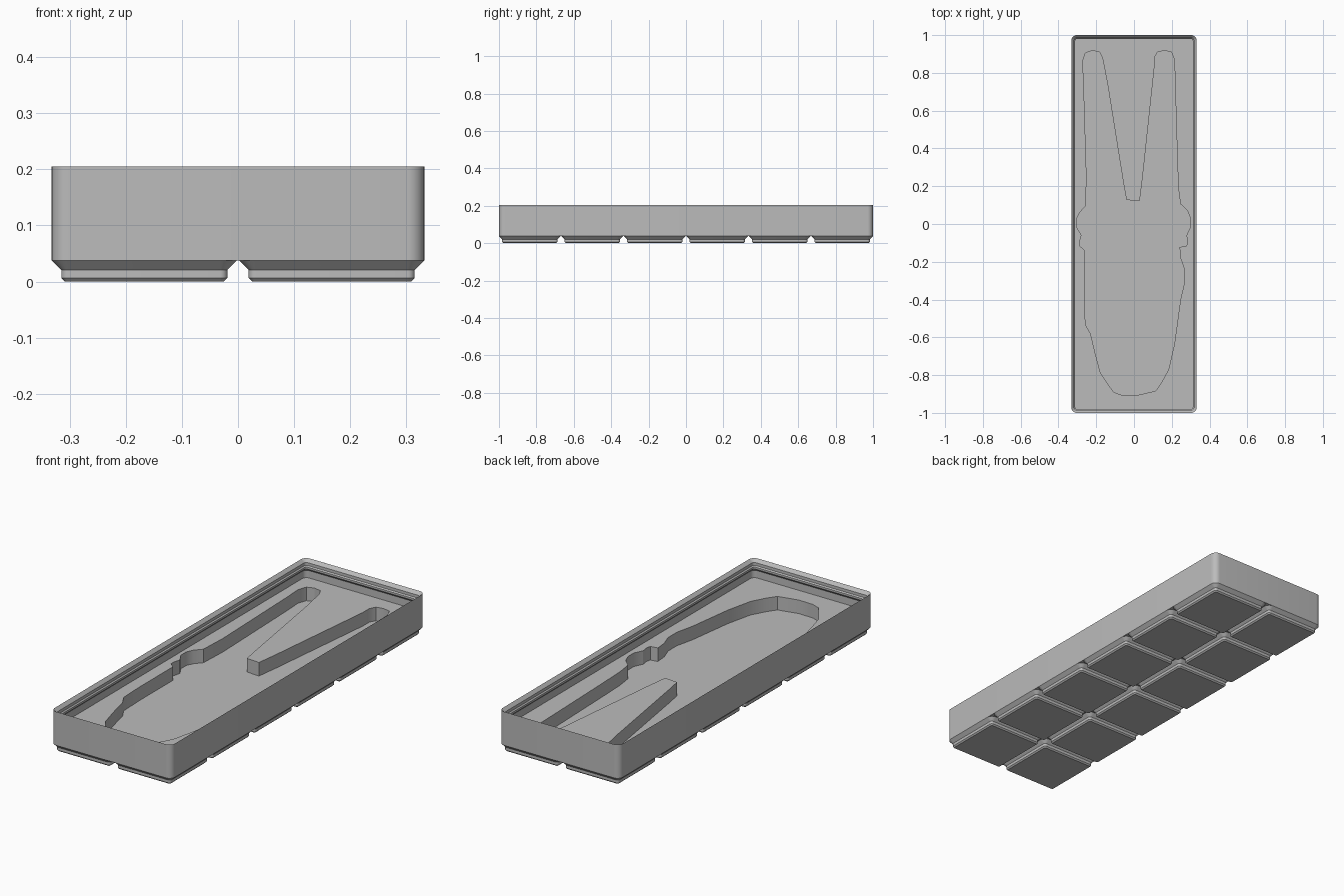
import bpy, bmesh, math

if "Cube" in bpy.data.objects:
    bpy.data.objects.remove(bpy.data.objects["Cube"], do_unlink=True)

MM = 2 / 251.5            # one millimetre in model units
PITCH = 42 * MM
BASE_TOP = 4.75
COLUMNS, ROWS = 2, 6

grey = bpy.data.materials.new("plain grey plastic")
grey.use_nodes = True
grey.diffuse_color = (0.5, 0.5, 0.5, 1)
grey.node_tree.nodes["Principled BSDF"].inputs["Base Color"].default_value = grey.diffuse_color


def rounded_rect(width, depth, radius, steps=8):
    """Counter-clockwise outline of a rectangle with round corners."""
    points = []
    for corner, (sx, sy) in enumerate([(1, 1), (-1, 1), (-1, -1), (1, -1)]):
        for i in range(steps + 1):
            a = (corner + i / steps) * math.pi / 2
            points.append((sx * (width / 2 - radius) + radius * math.cos(a),
                           sy * (depth / 2 - radius) + radius * math.sin(a)))
    return points


def loft(bm, loops, cap_end=True):
    """Skin a list of (outline, z) loops and cap the ends."""
    rings = [[bm.verts.new((x, y, z)) for x, y in outline] for outline, z in loops]
    for low, high in zip(rings, rings[1:]):
        n = len(low)
        for i in range(n):
            j = (i + 1) % n
            bm.faces.new((low[i], low[j], high[j], high[i]))
    bm.faces.new(rings[0][::-1])
    if cap_end:
        bm.faces.new(rings[-1])


def make_object(name, bm, location=(0, 0, 0)):
    mesh = bpy.data.meshes.new(name)
    bm.to_mesh(mesh)
    bm.free()
    mesh.materials.append(grey)
    obj = bpy.data.objects.new(name, mesh)
    obj.location = location
    bpy.context.collection.objects.link(obj)
    return obj


def select_only(obj):
    bpy.ops.object.select_all(action="DESELECT")
    obj.select_set(True)
    bpy.context.view_layer.objects.active = obj


def profile_loops(width, depth, profile):
    """Turn (inset, height) pairs in millimetres into loops."""
    return [(rounded_rect((width - 2 * inset) * MM, (depth - 2 * inset) * MM,
                          (3.75 - inset) * MM), z * MM) for inset, z in profile]


# Tray: outer wall, stepped stacking lip, undercut and raised floor
tray_profile = [(0, BASE_TOP), (0, 25.8), (1.9, 23.9), (1.9, 22.1), (2.6, 21.4),
                (2.6, 20.2), (1, 18.6), (1, 14)]
bm = bmesh.new()
loft(bm, profile_loops(83.5, 251.5, tray_profile))
tray = make_object("tray", bm)

# Tool-shaped pocket, starting at the left prong and going round
pocket_outline = [
    (-.272, .86), (-.257, .905), (-.22, .918), (-.183, .91), (-.167, .88),
    (-.14, .74), (-.055, .21), (-.04, .127), (.03, .122), (.045, .24),
    (.108, .83), (.108, .88), (.124, .91), (.16, .918), (.198, .91), (.214, .87),
    (.22, .66), (.23, .32), (.235, .185), (.246, .106), (.283, .07), (.299, .03),
    (.299, -.016), (.278, -.06), (.283, -.095), (.278, -.116), (.241, -.122),
    (.246, -.18), (.267, -.24), (.267, -.31), (.246, -.4), (.214, -.635),
    (.183, -.77), (.145, -.84), (.114, -.884), (.07, -.894), (.013, -.907),
    (-.066, -.905), (-.108, -.89), (-.177, -.79), (-.204, -.69), (-.23, -.58),
    (-.257, -.534), (-.262, -.4), (-.262, -.138), (-.288, -.116), (-.288, -.095),
    (-.278, -.06), (-.304, -.016), (-.304, .026), (-.288, .06), (-.257, .095),
    (-.251, .24), (-.267, .77)]
bm = bmesh.new()
loft(bm, [(pocket_outline, 5.5 * MM), (pocket_outline, 16 * MM)])
bmesh.ops.recalc_face_normals(bm, faces=bm.faces)
cutter = make_object("pocket_cutter", bm)
cutter.hide_render = True

cut = tray.modifiers.new("pocket", "BOOLEAN")
cut.operation = "DIFFERENCE"
cut.solver = "EXACT"
cut.object = cutter
select_only(tray)
bpy.ops.object.modifier_apply(modifier=cut.name)
bpy.data.objects.remove(cutter, do_unlink=True)
bpy.ops.object.shade_smooth_by_angle(angle=math.radians(30))

# Feet: one stepped pad per grid cell
foot_profile = [(2.95, 0), (2.15, 0.8), (2.15, 2.6), (0, BASE_TOP)]
for column in range(COLUMNS):
    for row in range(ROWS):
        bm = bmesh.new()
        loft(bm, profile_loops(41.5, 41.5, foot_profile), cap_end=False)
        foot = make_object(f"foot_{column + 1}_{row + 1}", bm,
                           ((column - (COLUMNS - 1) / 2) * PITCH,
                            (row - (ROWS - 1) / 2) * PITCH, 0))
        select_only(foot)
        bpy.ops.object.shade_smooth_by_angle(angle=math.radians(30))
